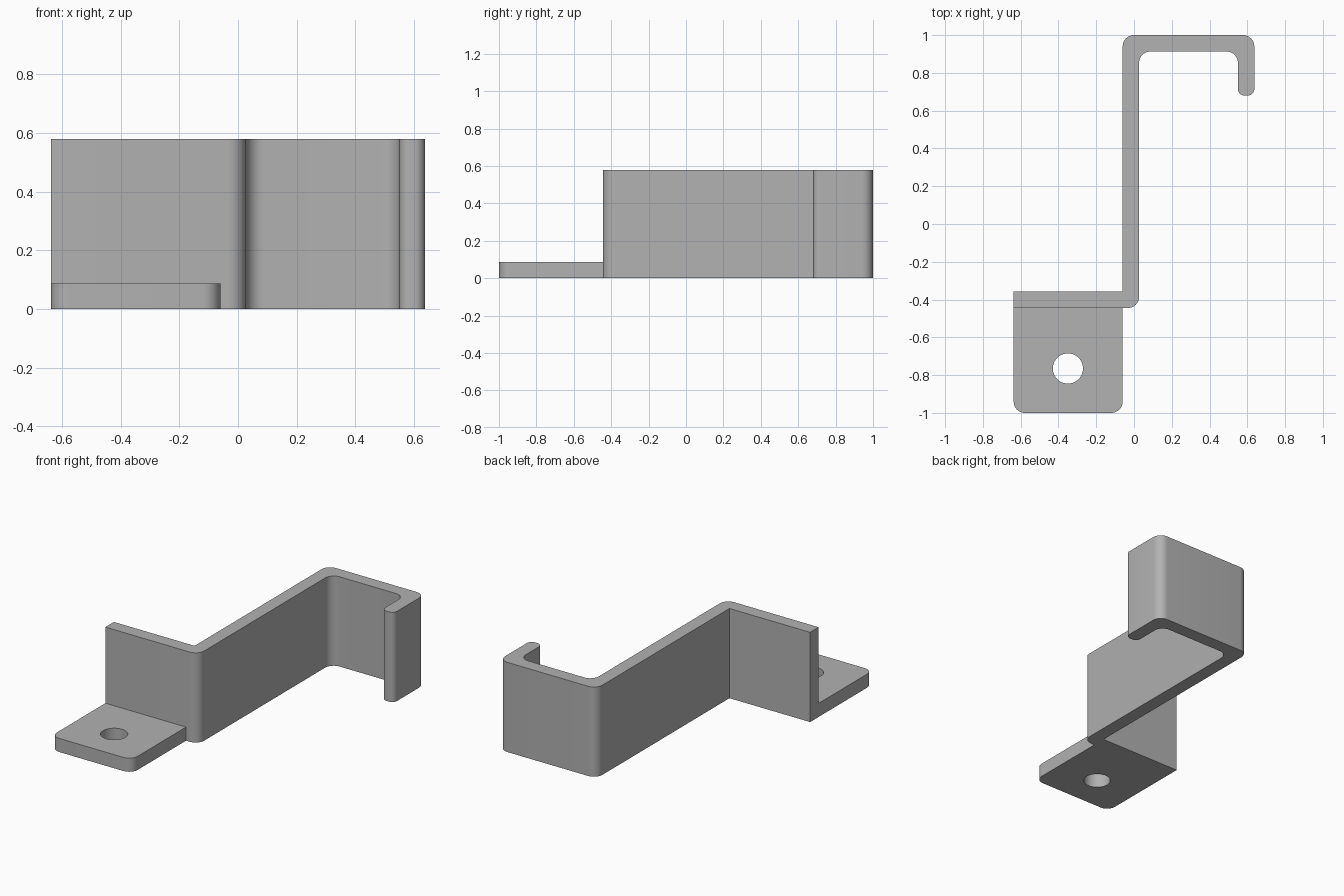
import bpy, bmesh, math
from mathutils import Vector

if "Cube" in bpy.data.objects:
    bpy.data.objects.remove(bpy.data.objects["Cube"], do_unlink=True)

grey = bpy.data.materials.new("bracket grey")
grey.use_nodes = True
colour = (0.445, 0.445, 0.445, 1)
grey.diffuse_color = colour
grey.node_tree.nodes["Principled BSDF"].inputs["Base Color"].default_value = colour


def rounded(corners, steps=10):
    """Outline from (x, y, radius) corners, each replaced by an arc."""
    points = []
    for i, (x, y, r) in enumerate(corners):
        p = Vector((x, y))
        if r == 0:
            points.append(p)
            continue
        a = (Vector(corners[i - 1][:2]) - p).normalized()
        b = (Vector(corners[(i + 1) % len(corners)][:2]) - p).normalized()
        for k in range(steps + 1):
            t = k / steps * math.pi / 2
            points.append(p + r * (a * (1 - math.sin(t)) + b * (1 - math.cos(t))))
    return points


def extrude(name, outline, height, bottom=0):
    bm = bmesh.new()
    face = bm.faces.new([bm.verts.new((p.x, p.y, bottom)) for p in outline])
    new = bmesh.ops.extrude_face_region(bm, geom=[face])["geom"]
    bmesh.ops.translate(bm, vec=(0, 0, height),
                        verts=[v for v in new if isinstance(v, bmesh.types.BMVert)])
    bmesh.ops.recalc_face_normals(bm, faces=bm.faces)
    mesh = bpy.data.meshes.new(name)
    bm.to_mesh(mesh)
    bm.free()
    mesh.materials.append(grey)
    obj = bpy.data.objects.new(name, mesh)
    bpy.context.collection.objects.link(obj)
    return obj


def smooth(obj):
    bpy.ops.object.select_all(action="DESELECT")
    obj.select_set(True)
    bpy.context.view_layer.objects.active = obj
    bpy.ops.object.shade_smooth_by_angle(angle=math.radians(30))


LEFT, RIGHT = -0.637, 0.637
FRONT, BACK = -0.445, 1.0
T = 0.087                      # sheet thickness
WEB_L, WEB_R = -0.06, 0.027    # long web faces
TIP, BEND, END = 0.68, 0.06, 0.035

# Bent strip: flange, long web, back wall and short hook
strip = extrude("bent_strip", rounded([
    (LEFT, FRONT, 0), (WEB_R, FRONT, BEND),
    (WEB_R, BACK - T, BEND), (RIGHT - T, BACK - T, BEND),
    (RIGHT - T, TIP, END), (RIGHT, TIP, END),
    (RIGHT, BACK, BEND), (WEB_L, BACK, BEND),
    (WEB_L, FRONT + T, 0), (LEFT, FRONT + T, 0)]), 0.58)
smooth(strip)

# Mounting tab with rounded front corners
tab = extrude("mounting_tab", rounded([
    (LEFT, -1, BEND), (WEB_L, -1, BEND),
    (WEB_L, FRONT, 0), (LEFT, FRONT, 0)]), 0.088)

# Screw hole
R, cx, cy = 0.08, -0.35, -0.765
cutter = extrude("hole_cutter", rounded([
    (cx - R, cy - R, R), (cx + R, cy - R, R),
    (cx + R, cy + R, R), (cx - R, cy + R, R)]), 0.4, -0.2)
bm = bmesh.new()
bm.from_mesh(cutter.data)
bmesh.ops.remove_doubles(bm, verts=bm.verts, dist=0.0005)
bm.to_mesh(cutter.data)
bm.free()
cutter.hide_render = True
cut = tab.modifiers.new("screw_hole", "BOOLEAN")
cut.operation = "DIFFERENCE"
cut.solver = "EXACT"
cut.object = cutter
bpy.context.view_layer.objects.active = tab
bpy.ops.object.modifier_apply(modifier=cut.name)
bpy.data.objects.remove(cutter, do_unlink=True)
smooth(tab)
